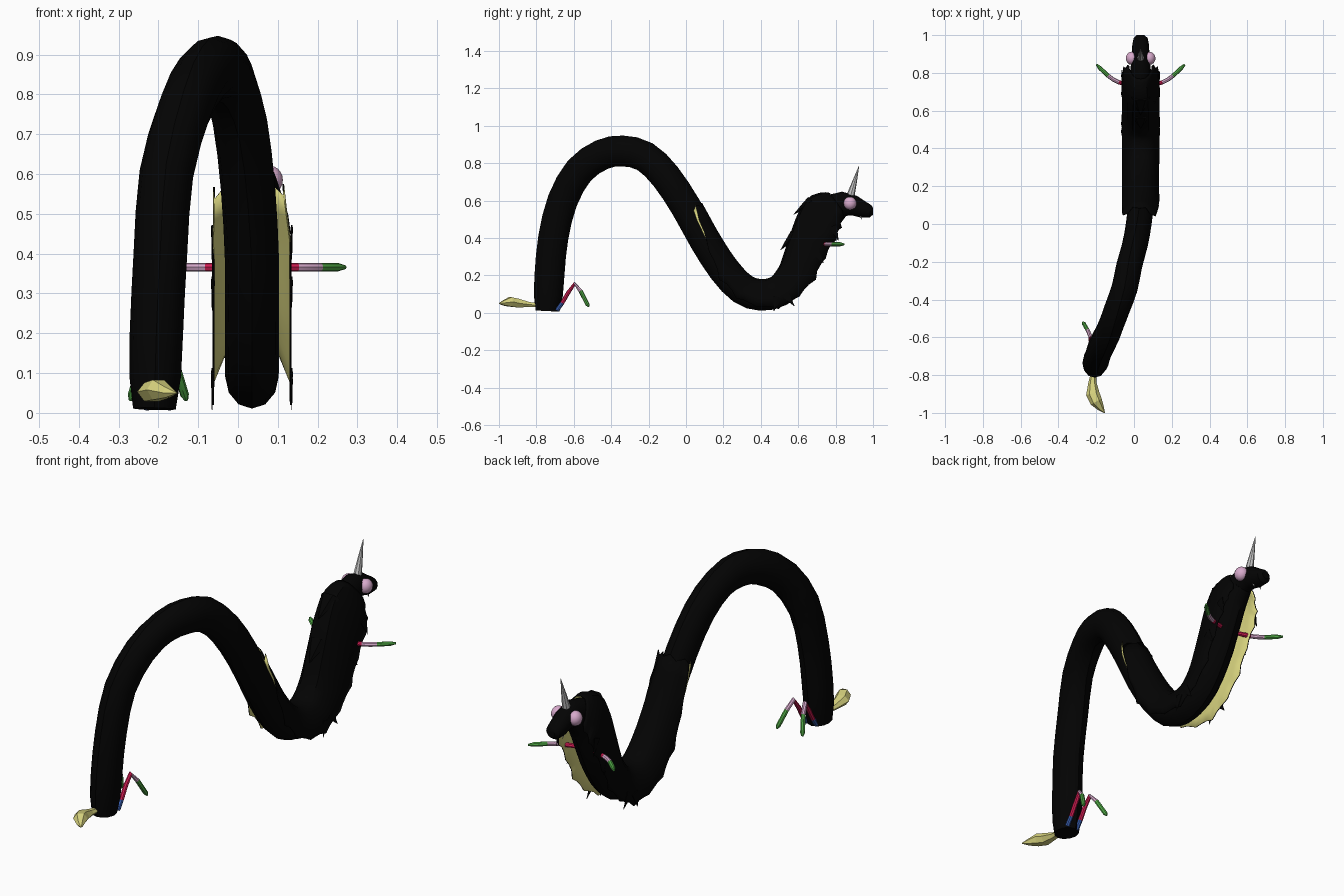
import bpy, bmesh, math, random
from mathutils import Vector

random.seed(4)
cube = bpy.data.objects.get("Cube")
if cube:
    bpy.data.objects.remove(cube, do_unlink=True)

AXIS = 0.035   # x of the neck's mirror plane
X, Z = Vector((1, 0, 0)), Vector((0, 0, 1))


def material(name, r, g, b):
    m = bpy.data.materials.new(name)
    m.use_nodes = True
    m.diffuse_color = (r, g, b, 1)
    bsdf = m.node_tree.nodes["Principled BSDF"]
    bsdf.inputs["Base Color"].default_value = (r, g, b, 1)
    bsdf.inputs["Roughness"].default_value = 0.8
    return m


black = material("black", 0.001, 0.001, 0.001)
yellow = material("straw yellow", 0.68, 0.65, 0.21)
grey = material("horn grey", 0.55, 0.55, 0.55)
pink = material("pale pink", 0.68, 0.40, 0.60)
red = material("crimson", 0.68, 0.012, 0.09)
green = material("green", 0.08, 0.40, 0.06)
blue = material("blue", 0.04, 0.11, 0.42)


def finish(name, bm, mats, smooth=True):
    me = bpy.data.meshes.new(name)
    bm.to_mesh(me)
    bm.free()
    ob = bpy.data.objects.new(name, me)
    bpy.context.collection.objects.link(ob)
    for m in mats:
        me.materials.append(m)
    if smooth:
        bpy.ops.object.select_all(action='DESELECT')
        ob.select_set(True)
        bpy.context.view_layer.objects.active = ob
        bpy.ops.object.shade_smooth_by_angle(angle=math.radians(35))
    return ob


def frame(pts, i, ref):
    """Tangent, side and upward directions of a path at point i."""
    t = (pts[min(i + 1, len(pts) - 1)] - pts[max(i - 1, 0)]).normalized()
    side = (ref - t * ref.dot(t)).normalized()
    return t, side, side.cross(t)


def sweep(name, pts, radii, sides, mats, order=None, ref=X, smooth=True):
    """Elliptical tube along a path; order gives each span's material."""
    pts = [Vector(p) for p in pts]
    bm = bmesh.new()
    rings = []
    for i, p in enumerate(pts):
        _, s, n = frame(pts, i, ref)
        w, h = radii[i]
        angles = [2 * math.pi * k / sides for k in range(sides)]
        rings.append([bm.verts.new(p + s * w * math.cos(a) + n * h * math.sin(a)) for a in angles])
    for i in range(len(rings) - 1):
        for k in range(sides):
            j = (k + 1) % sides
            f = bm.faces.new((rings[i][k], rings[i][j], rings[i + 1][j], rings[i + 1][k]))
            f.material_index = order[i] if order else 0
    bm.faces.new(rings[0]).material_index = order[0] if order else 0
    bm.faces.new(rings[-1]).material_index = order[-1] if order else 0
    bmesh.ops.recalc_face_normals(bm, faces=bm.faces)
    return finish(name, bm, mats, smooth)


def spike(name, a, b, w, h, mat, sides=6):
    mid = Vector(a).lerp(Vector(b), 0.5)
    return sweep(name, [a, mid, b], [(w, h), (w * .55, h * .55), (.001, .001)], sides, [mat], smooth=False)


def keyed(u, keys):
    """Linear interpolation through (position, value) keys."""
    for (a, va), (b, vb) in zip(keys, keys[1:]):
        if u <= b:
            return va + (vb - va) * max(0, (u - a) / (b - a))
    return keys[-1][1]


# Serpent centre line, tail to head
SPINE = [Vector(p) for p in (
    (-.21, -.74, .01), (-.205, -.73, .2), (-.195, -.71, .4), (-.18, -.66, .6),
    (-.135, -.57, .76), (-.09, -.45, .845), (-.05, -.34, .865), (-.025, -.22, .835),
    (.005, -.11, .73), (.025, 0, .565), (AXIS, .1, .385), (AXIS, .2, .23),
    (AXIS, .3, .125), (AXIS, .4, .091), (AXIS, .5, .113), (AXIS, .58, .19),
    (AXIS, .65, .31), (AXIS, .71, .43), (AXIS, .76, .52), (AXIS, .82, .57))]


def spine(u):
    last = len(SPINE) - 1
    i = min(int(u), last - 1)
    t = u - i
    a, b, c, d = (SPINE[min(max(k, 0), last)] for k in range(i - 1, i + 3))
    return .5 * (2 * b + (c - a) * t + (2 * a - 5 * b + 4 * c - d) * t * t
                 + (3 * b - a - 3 * c + d) * t ** 3)


# Body
steps = [i / 2 for i in range(2 * len(SPINE) - 1)]
scales = [keyed(u, [(0, .8), (.5, .97), (1, 1), (6, 1.03), (14, 1), (16, 1.1), (18, 1), (19, .8)]) for u in steps]
sweep("body", [spine(u) for u in steps], [(.067 * k, .08 * k) for k in scales], 12, [black])

# Mane: an open trough of hair over the back, black outside and yellow inside
us = [9.2 + i * .28 for i in range(36)]
path = [spine(u) for u in us]
bm = bmesh.new()
rows = []
for i, u in enumerate(us):
    t, s, n = frame(path, i, X)
    half = keyed(u, [(9, .082), (10, .098), (17, .1), (18, .09), (19, .062)])
    top = keyed(u, [(9, .085), (14, .09), (15, .1), (16, .125), (17, .143), (18, .148), (18.6, .11), (19, .088)])
    low = keyed(u, [(9.2, .05), (10, .01), (11, -.03), (13, -.055), (15, -.085), (18, -.09), (19, -.03)])
    low -= (.022 if i % 3 == 1 else 0) * random.uniform(.3, 1)
    side = [(1, low), (1, low * .4 + top * .1), (.72, top * .6), (.42, top * .92)]
    profile = [(-w, h) for w, h in side] + [(0, top)] + [(w, h) for w, h in reversed(side)]
    row = []
    for k, (w, h) in enumerate(profile):
        jag = t * (-.02 if i == 0 and k % 2 == 0 else 0)
        row.append(bm.verts.new(path[i] + s * w * half + n * h + jag))
    rows.append(row)
for a, b in zip(rows, rows[1:]):
    for k in range(len(a) - 1):
        bm.faces.new((a[k], a[k + 1], b[k + 1], b[k]))
bm.normal_update()
centre_face = list(bm.faces)[len(rows[0]) // 2]
if centre_face.normal.y + centre_face.normal.z < 0:
    bmesh.ops.reverse_faces(bm, faces=bm.faces)
mane = finish("mane", bm, [black, yellow])
solid = mane.modifiers.new("lining", 'SOLIDIFY')
solid.thickness = .004
solid.offset = -1
solid.material_offset = 1

# Loose tufts on the back of the neck and along the mane's edges
for i, (y0, z0, y1, z1) in enumerate(((.58, .42, .505, .335), (.67, .6, .575, .525))):
    spike(f"neck_tuft_{i + 1}", (AXIS, y0, z0), (AXIS, y1, z1), .05, .03, black)
for tag, sx in (("left", 1), ("right", -1)):
    x = AXIS + sx * .1
    for i, (y0, z0, y1, z1) in enumerate(((.49, .085, .47, .008), (.53, .1, .58, .035),
                                          (.69, .33, .735, .265), (.785, .465, .815, .385))):
        spike(f"{tag}_edge_tuft_{i + 1}", (x, y0, z0), (x, y1, z1), .003, .025, black)

# Head with muzzle
sweep("head", [(AXIS, y, z) for y, z in ((.77, .56), (.84, .582), (.9, .573), (.95, .55), (.985, .542), (1, .542))],
      [(.055, .07), (.052, .066), (.047, .054), (.044, .044), (.037, .034), (.02, .018)], 12, [black])
spike("horn", (AXIS, .877, .615), (AXIS, .925, .785), .02, .023, grey, 8)

for tag, sx in (("left", 1), ("right", -1)):
    # Eye
    bm = bmesh.new()
    bmesh.ops.create_uvsphere(bm, u_segments=14, v_segments=10, radius=.035)
    for v in bm.verts:
        v.co = Vector((v.co.x * .9 + AXIS + sx * .047, v.co.y + .877, v.co.z + .585))
    finish(f"{tag}_eye", bm, [pink])
    # Tooth
    spike(f"{tag}_tooth", (AXIS + sx * .02, .93, .525), (AXIS + sx * .02, .94, .5), .006, .006, grey, 5)
    # Front leg
    points = ((.05, .732), (.115, .75), (.145, .765), (.172, .785), (.215, .825), (.234, .845))
    sweep(f"{tag}_front_leg", [(AXIS + sx * x, y, .366) for x, y in points],
          [(.011, .011)] * 5 + [(.005, .005)], 8,
          [red, pink, green], [0, 1, 1, 2, 2], Z)
    # Hind leg
    points = ((.028, -.69, .012), (.028, -.662, .052), (.028, -.63, .107), (.031, -.595, .155),
              (.045, -.563, .115), (.066, -.527, .045), (.07, -.52, .032))
    sweep(f"{tag}_hind_leg", [(-.2 + sx * x, y, z) for x, y, z in points],
          [(.011, .011)] * 6 + [(.005, .005)], 8,
          [blue, red, pink, green], [0, 1, 1, 2, 3, 3])

# Tail tuft
sweep("tail_tuft", [(-.215, -.79, .04), (-.22, -.84, .044), (-.218, -.9, .052), (-.2, -.94, .058),
                    (-.175, -.975, .052), (-.155, -1, .05)],
      [(.014, .012), (.022, .016), (.036, .027), (.033, .029), (.018, .015), (.002, .002)], 6, [yellow], smooth=False)
